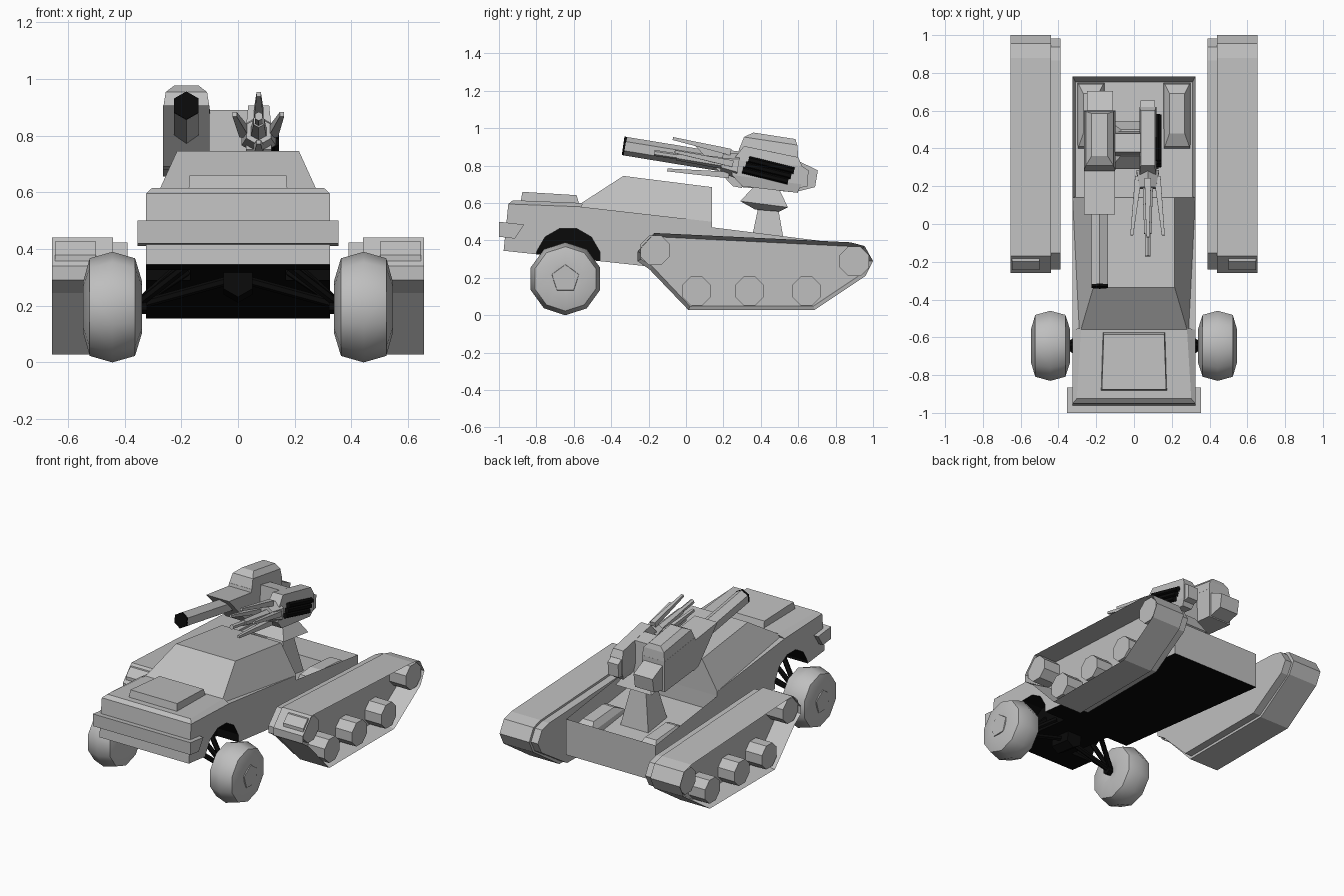
import bpy, bmesh, math
from mathutils import Vector

if "Cube" in bpy.data.objects:
    bpy.data.objects.remove(bpy.data.objects["Cube"], do_unlink=True)


def material(name, value):
    m = bpy.data.materials.new(name)
    m.use_nodes = True
    m.diffuse_color = (value, value, value, 1)
    m.node_tree.nodes["Principled BSDF"].inputs["Base Color"].default_value = (value, value, value, 1)
    return m


MATS = [material("light_grey", 0.52), material("black", 0.003)]
GREY, BLACK = 0, 1


def loft(name, rings, colour=GREY, edit=None):
    """Skin a row of equal-sized point rings and cap both ends."""
    bm = bmesh.new()
    rows = [[bm.verts.new(p) for p in ring] for ring in rings]
    n = len(rows[0])
    for a, b in zip(rows, rows[1:]):
        for i in range(n):
            j = (i + 1) % n
            bm.faces.new((a[i], a[j], b[j], b[i]))
    bm.faces.new(rows[0])
    bm.faces.new(rows[-1])
    bmesh.ops.recalc_face_normals(bm, faces=bm.faces[:])
    for f in bm.faces:
        f.material_index = colour
    if edit:
        edit(bm)
    mesh = bpy.data.meshes.new(name)
    bm.to_mesh(mesh)
    bm.free()
    for m in MATS:
        mesh.materials.append(m)
    obj = bpy.data.objects.new(name, mesh)
    bpy.context.collection.objects.link(obj)
    return obj


def prism(name, profile, x0, x1, colour=GREY, edit=None):
    """Side profile of (y, z) points, extruded across x."""
    return loft(name, [[(x, y, z) for y, z in profile] for x in (x0, x1)], colour, edit)


def block(name, rings, x=0):
    """Stacked four-cornered rings: front y, z, half width, back y, z, half width."""
    return loft(name, [[(x - w0, y0, z0), (x + w0, y0, z0), (x + w1, y1, z1), (x - w1, y1, z1)]
                       for y0, z0, w0, y1, z1, w1 in rings])


def rod(name, a, b, r0, r1=None, sides=6, colour=GREY, twist=0.0):
    a, b = Vector(a), Vector(b)
    turn = (b - a).to_track_quat('Z', 'Y')
    rings = []
    for centre, r in ((a, r0), (b, r0 if r1 is None else r1)):
        angles = [math.tau * (i + twist) / sides for i in range(sides)]
        rings.append([centre + turn @ Vector((r * math.sin(t), r * math.cos(t), 0)) for t in angles])
    return loft(name, rings, colour)


# Hull with a black underside and an open bed at the rear
def shape_hull(bm):
    for f in bm.faces:
        if f.normal.z < -0.9:
            f.material_index = BLACK
    bed = max((f for f in bm.faces if f.normal.z > 0.9), key=lambda f: f.calc_center_median().y)
    bmesh.ops.inset_individual(bm, faces=[bed], thickness=0.022, depth=-0.1)


hull = prism("hull", [(-0.975, 0.345), (-0.95, 0.595), (-0.56, 0.58), (0.14, 0.50), (0.14, 0.47),
                      (0.78, 0.39), (0.78, 0.155)], -0.325, 0.325, edit=shape_hull)

# Wheel arches, cut and lined in black
for s in (1, -1):
    cutter = rod("arch_cutter", (s * 0.17, -0.63, 0.295), (s * 0.5, -0.63, 0.295), 0.175,
                 sides=12, colour=BLACK, twist=0.5)
    cutter.hide_render = True
    cut = hull.modifiers.new("arch", 'BOOLEAN')
    cut.operation, cut.solver, cut.object = 'DIFFERENCE', 'EXACT', cutter
    bpy.context.view_layer.objects.active = hull
    bpy.ops.object.modifier_apply(modifier=cut.name)
    bpy.data.objects.remove(cutter, do_unlink=True)

# Hood, cab and bumper
block("hood", [(-0.95, 0.595, 0.325, -0.56, 0.58, 0.325), (-0.925, 0.615, 0.303, -0.55, 0.60, 0.28)])
block("hood_bulge", [(-0.885, 0.60, 0.175, -0.57, 0.59, 0.165), (-0.875, 0.66, 0.17, -0.585, 0.642, 0.16)])
block("cab", [(-0.59, 0.58, 0.29, 0.14, 0.50, 0.325), (-0.335, 0.745, 0.215, 0.14, 0.685, 0.215)])
prism("bumper", [(-1, 0.42), (-1, 0.50), (-0.865, 0.485), (-0.915, 0.41)], -0.355, 0.355)

# Tracks
TRACK = [(-0.26, 0.29), (-0.26, 0.34), (-0.17, 0.44), (0.88, 0.39), (0.955, 0.37), (1.0, 0.29),
         (0.96, 0.21), (0.687, 0.028), (0.013, 0.028), (-0.195, 0.245)]
INNER = [(0.37 + (y - 0.37) * 0.97, 0.235 + (z - 0.235) * 0.92) for y, z in TRACK]
ROLLERS = [(-0.165, 0.347, 0.085), (0.9, 0.288, 0.085), (0.056, 0.13, 0.083), (0.34, 0.13, 0.083), (0.645, 0.13, 0.083)]


def hollow_side(bm):
    side = max(bm.faces, key=lambda f: abs(f.calc_center_median().x))
    bmesh.ops.inset_individual(bm, faces=[side], thickness=0.022, depth=-0.13)


TYRE = [(-0.09, 0.04), (-0.105, 0.09), (-0.08, 0.172), (0, 0.195), (0.08, 0.172), (0.103, 0.09), (0.09, 0.04)]
for s, tag in ((1, "left"), (-1, "right")):
    prism(tag + "_track", TRACK, s * 0.44, s * 0.655, edit=hollow_side)
    prism(tag + "_track_guard", INNER, s * 0.39, s * 0.45)
    for y, z, r in ROLLERS:
        rod(tag + "_roller", (s * 0.5, y, z), (s * 0.645, y, z), r, sides=8, twist=0.5)

    # Front wheel, hub and suspension
    rings = []
    for dx, r in TYRE:
        rings.append([(s * (0.443 + dx), -0.645 + r * math.sin(math.tau * i / 10),
                       0.195 + r * math.cos(math.tau * i / 10)) for i in range(10)])
    tyre = loft(tag + "_front_wheel", rings)
    bpy.ops.object.select_all(action='DESELECT')
    tyre.select_set(True)
    bpy.context.view_layer.objects.active = tyre
    bpy.ops.object.shade_smooth_by_angle(angle=math.radians(50))
    rod(tag + "_hub", (s * 0.5, -0.645, 0.195), (s * 0.546, -0.645, 0.195), 0.09, 0.075, sides=5)
    joint = Vector((s * 0.36, -0.645, 0.2))
    for x, y, z in ((0.18, -0.76, 0.34), (0.18, -0.53, 0.32), (0.16, -0.645, 0.38), (0.03, -0.645, 0.29)):
        rod(tag + "_suspension_arm", joint, (s * x, y, z), 0.016, colour=BLACK)
    rod(tag + "_axle_joint", (s * 0.32, -0.645, 0.2), joint, 0.03, colour=BLACK)

    # Housing inside the bed
    block(tag + "_bed_housing", [(0.39, 0.31, 0.075, 0.75, 0.28, 0.075),
                                 (0.41, 0.36, 0.065, 0.74, 0.33, 0.065),
                                 (0.48, 0.39, 0.04, 0.69, 0.375, 0.04)], x=s * 0.228)
rod("differential", (0, -0.72, 0.29), (0, -0.57, 0.27), 0.06, colour=BLACK)

# Turret pedestal
block("pedestal", [(0.33, 0.31, 0.105, 0.54, 0.30, 0.105), (0.385, 0.57, 0.055, 0.495, 0.56, 0.055)])
block("turret_collar", [(0.37, 0.565, 0.07, 0.50, 0.555, 0.07), (0.29, 0.61, 0.13, 0.545, 0.577, 0.13),
                        (0.36, 0.685, 0.07, 0.50, 0.67, 0.07)])
prism("gun_bridge", [(0.36, 0.67), (0.38, 0.89), (0.48, 0.87), (0.49, 0.65)], -0.105, 0.035)

# Cannon
CX = -0.182
prism("cannon_housing", [(0.25, 0.73), (0.285, 0.895), (0.60, 0.855), (0.60, 0.655), (0.30, 0.685)], -0.265, -0.1)
block("cannon_hump", [(0.285, 0.89, 0.083, 0.60, 0.85, 0.083), (0.31, 0.953, 0.073, 0.595, 0.91, 0.073),
                      (0.36, 0.977, 0.042, 0.585, 0.942, 0.042)], x=CX)
prism("cannon_rear", [(0.59, 0.83), (0.705, 0.775), (0.69, 0.685), (0.59, 0.66)], -0.25, -0.112)
prism("cannon_visor", [(0.05, 0.905), (0.29, 0.875), (0.30, 0.68), (0.25, 0.69)], -0.265, -0.1)
rod("cannon_barrel", (CX, 0.28, 0.805), (CX, -0.325, 0.904), 0.05)
rod("cannon_muzzle", (CX, -0.322, 0.904), (CX, -0.336, 0.906), 0.05, colour=BLACK)

# Pronged gun
GX = 0.073
block("gun_body", [(0.30, 0.69, 0.035, 0.595, 0.655, 0.035), (0.245, 0.75, 0.045, 0.62, 0.70, 0.045),
                   (0.25, 0.83, 0.045, 0.62, 0.80, 0.045), (0.31, 0.905, 0.037, 0.60, 0.845, 0.037)], x=GX)
prism("gun_rear", [(0.60, 0.81), (0.655, 0.775), (0.65, 0.69), (0.60, 0.68)], GX - 0.038, GX + 0.038)
rod("gun_collar", (GX, 0.28, 0.80), (GX, 0.19, 0.815), 0.07, 0.05)
rod("gun_barrel", (GX, 0.22, 0.81), (GX, -0.05, 0.85), 0.032, 0.022)
rod("gun_barrel_tip", (GX, -0.03, 0.847), (GX, -0.17, 0.868), 0.016)
for root, tip in (((0, 0.24, 0.872), (0, -0.07, 0.945)), ((0, 0.23, 0.75), (0, -0.1, 0.777)),
                  ((-0.05, 0.25, 0.81), (-0.085, -0.06, 0.875)), ((0.05, 0.25, 0.81), (0.082, -0.06, 0.875))):
    rod("gun_prong", (GX + root[0], *root[1:]), (GX + tip[0], *tip[1:]), 0.025, 0.011, sides=4, twist=0.5)

# Black ribbed grille on the gun's side
for i in range(3):
    y, z = 0.335 - 0.016 * i, 0.833 - 0.028 * i
    rod("grille_rib", (0.129, y, z), (0.129, y + 0.243, z - 0.06), 0.018, colour=BLACK)
